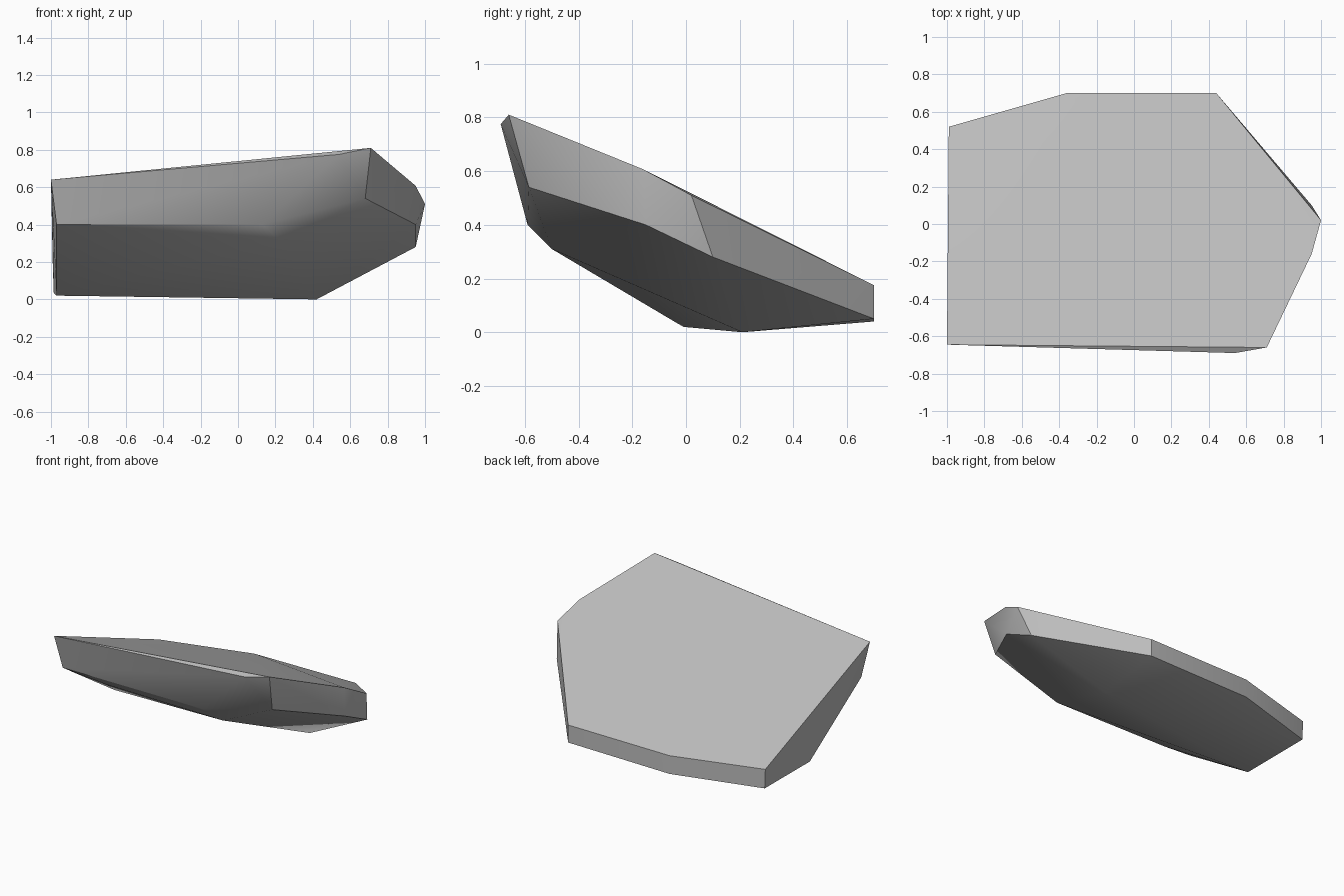
import bpy
import bmesh
import math

cube = bpy.data.objects.get("Cube")
if cube:
    bpy.data.objects.remove(cube, do_unlink=True)

# Stone colour
stone = bpy.data.materials.new("stone_grey")
stone.use_nodes = True
grey = (0.5, 0.5, 0.5, 1)
stone.diffuse_color = grey
stone.node_tree.nodes["Principled BSDF"].inputs["Base Color"].default_value = grey

# Sloping rim around the flat top
top_rim = [(-1, -.645, .64), (.54, -.69, .775), (.71, -.66, .81),
           (.95, -.16, .607), (1, .02, .51), (.44, .7, .175),
           (-.36, .7, .17), (-.99, .52, .172)]
# Lower edge of the narrow side facets
lower_rim = [(-.97, -.59, .4), (.13, -.59, .4), (.68, -.585, .54),
             (.95, -.15, .4), (.95, .1, .28), (.44, .7, .05),
             (-.36, .7, .04), (-.985, .52, .035)]
# Underside corners
underside = [(-.68, -.5, .32), (.23, -.5, .31), (.42, .21, 0), (-.97, -.01, .02)]

# The boulder is the convex skin around these corners
bm = bmesh.new()
for corner in top_rim + lower_rim + underside:
    bm.verts.new(corner)
hull = bmesh.ops.convex_hull(bm, input=bm.verts[:])
loose = [v for v in bm.verts if not v.link_faces]
bmesh.ops.delete(bm, geom=loose, context="VERTS")
bmesh.ops.recalc_face_normals(bm, faces=bm.faces[:])

mesh = bpy.data.meshes.new("boulder")
bm.to_mesh(mesh)
bm.free()
mesh.materials.append(stone)
boulder = bpy.data.objects.new("boulder", mesh)
bpy.context.collection.objects.link(boulder)

# Soft shading across shallow facets, crisp main edges
bpy.ops.object.select_all(action="DESELECT")
boulder.select_set(True)
bpy.context.view_layer.objects.active = boulder
bpy.ops.object.shade_smooth_by_angle(angle=math.radians(30))
